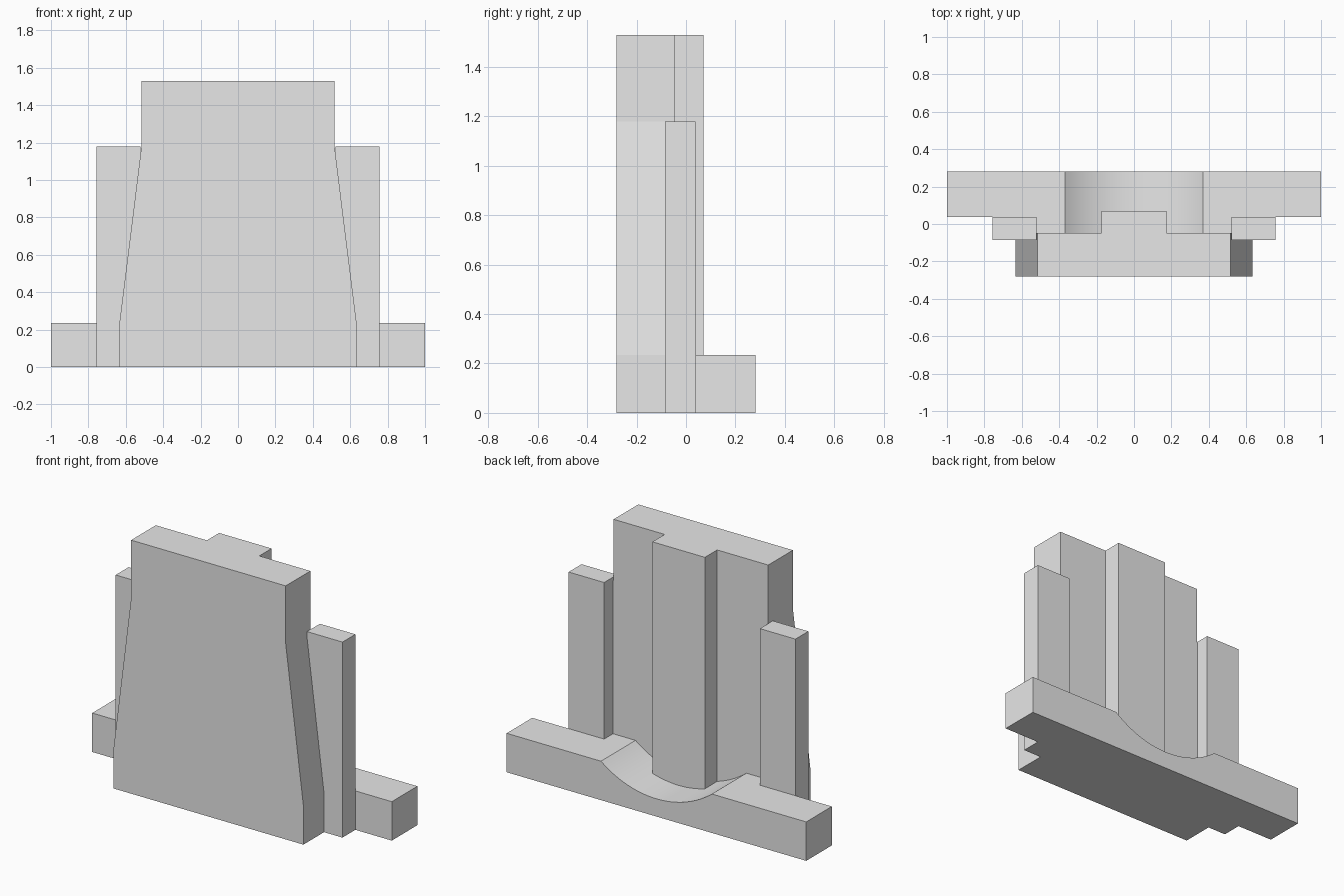
import bpy
import bmesh
from math import asin, sin, cos

if "Cube" in bpy.data.objects:
    bpy.data.objects.remove(bpy.data.objects["Cube"], do_unlink=True)

grey = bpy.data.materials.new("plain_grey")
grey.use_nodes = True
grey.diffuse_color = (0.8, 0.8, 0.8, 1)
grey.node_tree.nodes["Principled BSDF"].inputs["Base Color"].default_value = (0.8, 0.8, 0.8, 1)

HEIGHT = 1.53
SHOULDER = 1.18
BAR_TOP = 0.235
BODY_BACK = -0.047
BAR_FRONT = 0.038
DEPTH = 0.282
TOP_HALF = 0.516


def extrude(name, outline, y_front, y_back):
    """Extrude an (x, z) outline from y_front to y_back."""
    bm = bmesh.new()
    face = bm.faces.new([bm.verts.new((x, y_front, z)) for x, z in outline])
    result = bmesh.ops.extrude_face_region(bm, geom=[face])
    moved = [v for v in result["geom"] if isinstance(v, bmesh.types.BMVert)]
    bmesh.ops.translate(bm, verts=moved, vec=(0, y_back - y_front, 0))
    bmesh.ops.recalc_face_normals(bm, faces=bm.faces)
    mesh = bpy.data.meshes.new(name)
    bm.to_mesh(mesh)
    bm.free()
    mesh.materials.append(grey)
    obj = bpy.data.objects.new(name, mesh)
    bpy.context.collection.objects.link(obj)
    return obj


def block(x0, x1, top):
    return [(x0, 0), (x1, 0), (x1, top), (x0, top)]


def scooped(half, scoop_half=0.37, scoop_depth=0.128, steps=32):
    """Bar outline with a circular hollow in the middle of its top edge."""
    radius = (scoop_half ** 2 + scoop_depth ** 2) / (2 * scoop_depth)
    centre = BAR_TOP - scoop_depth + radius
    sweep = asin(scoop_half / radius)
    angles = [sweep * (1 - 2 * i / steps) for i in range(steps + 1)]
    arc = [(radius * sin(a), centre - radius * cos(a)) for a in angles]
    return [(-half, 0), (half, 0), (half, BAR_TOP)] + arc + [(-half, BAR_TOP)]


# Tapered front slab
right_edge = [(0.634, 0), (0.634, BAR_TOP), (TOP_HALF, SHOULDER), (TOP_HALF, HEIGHT)]
left_edge = [(-x, z) for x, z in reversed(right_edge)]
extrude("front_slab", right_edge + left_edge, -DEPTH, BODY_BACK)

# Rear column standing in the hollow
extrude("rear_column", block(-0.175, 0.175, HEIGHT), BODY_BACK, 0.07)

# Side plates
for name, side in (("left_side_plate", 1), ("right_side_plate", -1)):
    x0, x1 = sorted((side * 0.52, side * 0.757))
    extrude(name, block(x0, x1, SHOULDER), -0.085, BAR_FRONT)

# Rear bar and the floor joining it to the slab, both hollowed
for name, half, y0, y1 in (("rear_bar", 1, BAR_FRONT, DEPTH),
                           ("inner_floor", 0.52, BODY_BACK, BAR_FRONT)):
    obj = extrude(name, scooped(half), y0, y1)
    bpy.ops.object.select_all(action="DESELECT")
    obj.select_set(True)
    bpy.context.view_layer.objects.active = obj
    bpy.ops.object.shade_smooth_by_angle()
